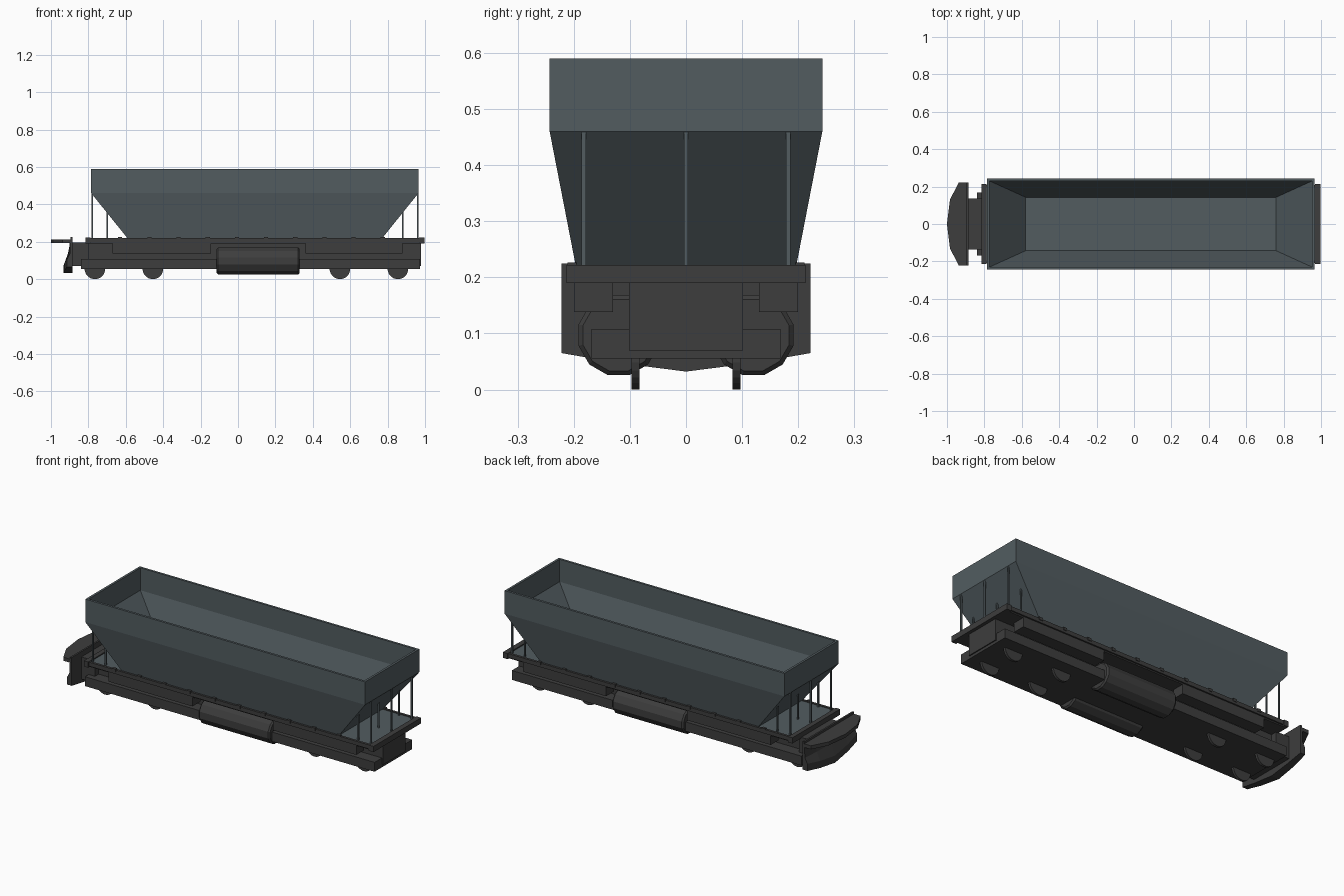
import bpy, bmesh, math

if "Cube" in bpy.data.objects:
    bpy.data.objects.remove(bpy.data.objects["Cube"])


def material(name, rgb):
    m = bpy.data.materials.new(name)
    m.diffuse_color = (*rgb, 1)
    m.use_nodes = True
    m.node_tree.nodes["Principled BSDF"].inputs["Base Color"].default_value = m.diffuse_color
    return m


STEEL = material("steel_grey", (0.085, 0.108, 0.118))
DARK = material("dark_frame", (0.047, 0.047, 0.047))


def finish(name, bm, mat):
    bmesh.ops.recalc_face_normals(bm, faces=bm.faces)
    me = bpy.data.meshes.new(name)
    bm.to_mesh(me)
    bm.free()
    me.materials.append(mat)
    ob = bpy.data.objects.new(name, me)
    bpy.context.collection.objects.link(ob)
    return ob


def loft(name, rings, mat):
    """Skin a list of equal-length closed rings and cap both ends."""
    bm = bmesh.new()
    vs = [[bm.verts.new(p) for p in r] for r in rings]
    n = len(rings[0])
    for a, b in zip(vs, vs[1:]):
        for i in range(n):
            j = (i + 1) % n
            bm.faces.new((a[i], a[j], b[j], b[i]))
    bm.faces.new(vs[0])
    bm.faces.new(vs[-1])
    return finish(name, bm, mat)


def rect(x0, x1, y, z):
    return [(x0, -y, z), (x1, -y, z), (x1, y, z), (x0, y, z)]


def box(name, x0, x1, y0, y1, z0, z1, mat=DARK):
    ring = lambda z: [(x0, y0, z), (x1, y0, z), (x1, y1, z), (x0, y1, z)]
    return loft(name, [ring(z0), ring(z1)], mat)


def circle(r, n, x=None, y=None, c=(0, 0)):
    """Ring about the x axis (x given) or the y axis (y given)."""
    pts = []
    for i in range(n):
        t = 2 * math.pi * (i + 0.5) / n
        u, w = c[0] + r * math.cos(t), c[1] + r * math.sin(t)
        pts.append((x, u, w) if x is not None else (u, y, w))
    return pts


# Open hopper: outer skin, rim, then inner skin down to the floor
loft("hopper", [
    rect(-0.59, 0.77, 0.196, 0.218),
    rect(-0.785, 0.965, 0.243, 0.46),
    rect(-0.785, 0.965, 0.243, 0.59),
    rect(-0.772, 0.952, 0.23, 0.59),
    rect(-0.772, 0.952, 0.23, 0.463),
    rect(-0.58, 0.76, 0.143, 0.235)], STEEL)

# Posts under the sloping hopper ends
for k, (x, top) in enumerate([(-0.78, 0.462), (-0.70, 0.365), (0.88, 0.365), (0.96, 0.462)]):
    for j, y in enumerate((-0.182, 0, 0.182)):
        box(f"post_{k}_{j}", x - 0.004, x + 0.004, y - 0.004, y + 0.004, 0.21, top, STEEL)

# Deck with edge rails and end beams
box("deck", -0.80, 0.98, -0.2, 0.2, 0.19, 0.212)
box("deck_sheet", -0.79, 0.967, -0.194, 0.194, 0.21, 0.216, STEEL)
box("end_beam_left", -0.815, -0.788, -0.213, 0.213, 0.19, 0.222)
box("end_beam_right", 0.967, 0.997, -0.213, 0.213, 0.19, 0.222)
for s in (-1, 1):
    ya, yb = sorted((s * 0.194, s * 0.208))
    box("side_rail", -0.80, 0.98, ya, yb, 0.197, 0.22)
    for i in range(10):
        x = -0.63 + i * 0.156
        box("rail_cleat", x - 0.011, x + 0.011, s * 0.203 - 0.008, s * 0.203 + 0.008, 0.21, 0.226)

# Underframe: spine, lower slab, side sills, coupler housing
box("spine", -0.81, 0.978, -0.102, 0.102, 0.07, 0.19)
box("lower_slab", -0.84, 0.972, -0.168, 0.168, 0.055, 0.108)
box("coupler_housing", -0.90, -0.80, -0.135, 0.135, 0.07, 0.195)
for s in (-1, 1):
    ya, yb = sorted((s * 0.10, s * 0.2))
    for x0, x1 in ((-0.67, -0.145), (0.36, 0.88)):
        ya, yb = sorted((s * 0.13, s * 0.2))
        box("side_sill", x0, x1, ya, yb, 0.138, 0.19)

    # Air tank with bevelled ends
    c = (s * 0.12, 0.097)
    loft("tank", [circle(r, 12, x=x, c=c) for x, r in
                  ((-0.115, 0.066), (-0.107, 0.074), (0.322, 0.074), (0.33, 0.066))], DARK)

    # Wheels
    for x in (-0.765, -0.455, 0.545, 0.855):
        loft("wheel", [circle(0.055, 24, y=s * 0.09 + d, c=(x, 0.055)) for d in (-0.007, 0.007)], DARK)

# Curved platform above the plough
plan = [(-0.885, 0.222), (-0.937, 0.222), (-0.984, 0.13), (-1.0, 0)]
plan += [(x, -y) for x, y in plan[-2::-1]]
loft("front_platform", [[(x, y, z) for x, y in plan] for z in (0.193, 0.213)], DARK)
box("platform_back_lip", -0.895, -0.885, -0.222, 0.222, 0.19, 0.225)

# Snow plough: kinked blade section swept across the width, lowest in the middle
sections = []
for y, push, bottom in ((-0.222, 0.018, 0.065), (-0.125, 0.006, 0.048), (0, 0, 0.032),
                        (0.125, 0.006, 0.048), (0.222, 0.018, 0.065)):
    sections.append([(-0.885, y, bottom), (-0.933 + push, y, bottom), (-0.933 + push, y, bottom + 0.04),
                     (-0.91 + push * 0.6, y, 0.135), (-0.897, y, 0.195), (-0.885, y, 0.195)])
loft("snow_plough", sections, DARK)
